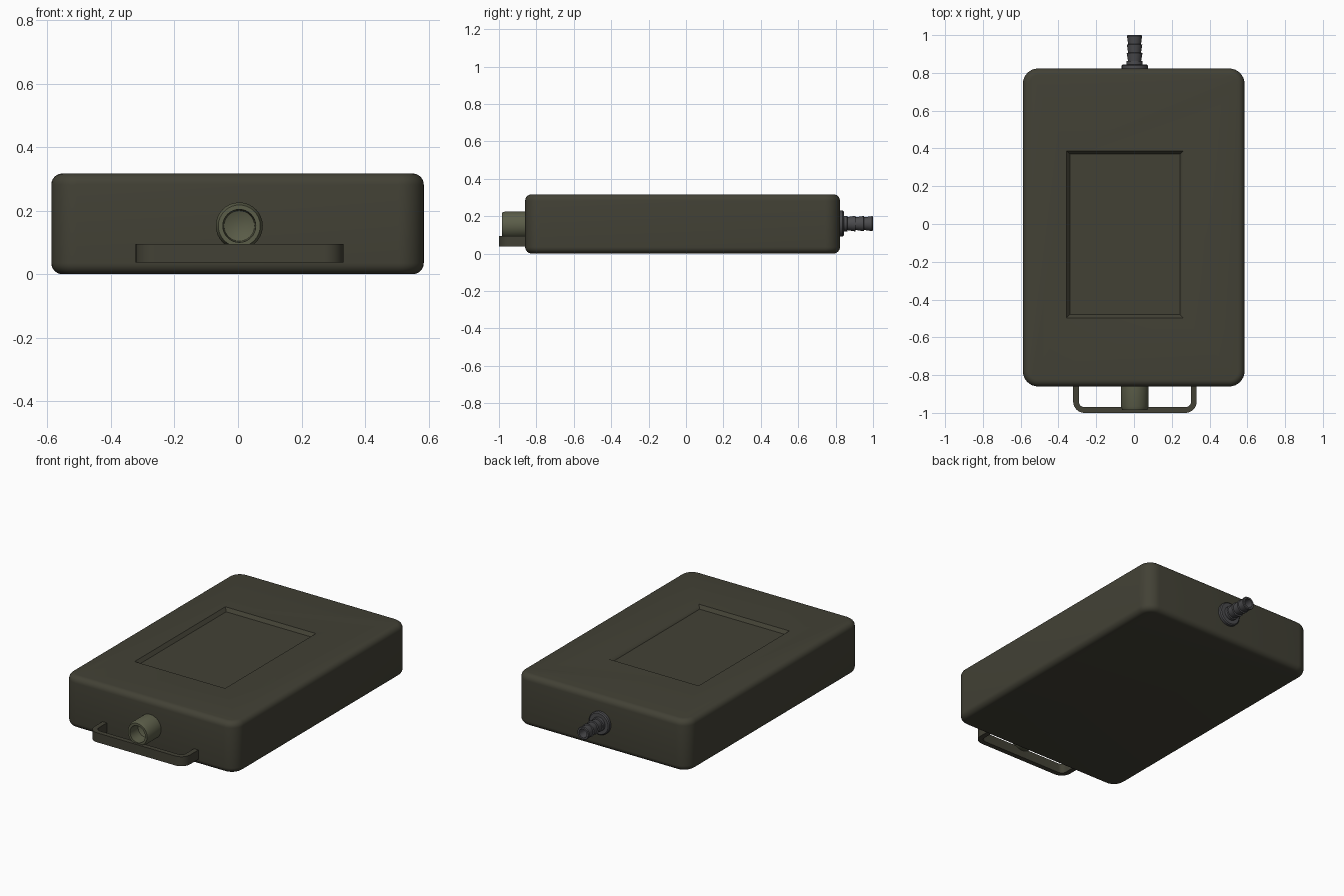
import bpy, bmesh, math
from mathutils import Matrix, Vector

cube = bpy.data.objects.get("Cube")
if cube:
    bpy.data.objects.remove(cube, do_unlink=True)


def material(name, rgb):
    m = bpy.data.materials.new(name)
    m.use_nodes = True
    m.diffuse_color = (*rgb, 1)
    m.node_tree.nodes["Principled BSDF"].inputs["Base Color"].default_value = (*rgb, 1)
    return m


OLIVE = material("dark olive", (0.055, 0.053, 0.036))
GREEN = material("olive green", (0.105, 0.11, 0.066))
GREY = material("dark grey", (0.07, 0.07, 0.075))


def finish(name, bm, mat, angle=35):
    bmesh.ops.recalc_face_normals(bm, faces=bm.faces)
    mesh = bpy.data.meshes.new(name)
    bm.to_mesh(mesh)
    bm.free()
    ob = bpy.data.objects.new(name, mesh)
    bpy.context.collection.objects.link(ob)
    mesh.materials.append(mat)
    bpy.ops.object.select_all(action='DESELECT')
    ob.select_set(True)
    bpy.context.view_layer.objects.active = ob
    bpy.ops.object.shade_smooth_by_angle(angle=math.radians(angle))
    return ob


def box(bm, lo, hi):
    lo, hi = Vector(lo), Vector(hi)
    m = Matrix.Translation((lo + hi) / 2) @ Matrix.Diagonal((*(hi - lo), 1))
    return bmesh.ops.create_cube(bm, size=1, matrix=m)["verts"]


def lathe(name, profile, x, z, mat, segments=32):
    """Spin (radius, y) points around an axis running front to back."""
    bm = bmesh.new()
    verts = [bm.verts.new((x + r, y, z)) for r, y in profile]
    edges = [bm.edges.new(pair) for pair in zip(verts, verts[1:])]
    bmesh.ops.spin(bm, geom=verts + edges, cent=(x, 0, z), axis=(0, 1, 0),
                   angle=math.tau, steps=segments)
    bmesh.ops.remove_doubles(bm, verts=bm.verts, dist=0.0001)
    return finish(name, bm, mat)


# Case: rounded upright corners, then softer top and bottom rims
bm = bmesh.new()
box(bm, (-0.588, -0.86, 0), (0.585, 0.823, 0.317))
upright = [e for e in bm.edges if abs(e.verts[0].co.z - e.verts[1].co.z) > 0.1]
bmesh.ops.bevel(bm, geom=upright, offset=0.08, segments=8, profile=0.5, affect='EDGES')
rims = [e for e in bm.edges if abs(e.verts[0].co.z - e.verts[1].co.z) < 0.001]
bmesh.ops.bevel(bm, geom=rims, offset=0.035, segments=6, profile=0.5, affect='EDGES')
case = finish("case", bm, OLIVE)

# Sunken panel with sloping sides, cut into the lid
bm = bmesh.new()
verts = box(bm, (-0.357, -0.497, 0.297), (0.26, 0.387, 0.337))
for v in verts:
    if v.co.z < 0.3:
        v.co.x += 0.017 if v.co.x < 0 else -0.017
        v.co.y += 0.017 if v.co.y < 0 else -0.017
    else:
        v.co.x += -0.017 if v.co.x < 0 else 0.017
        v.co.y += -0.017 if v.co.y < 0 else 0.017
cutter = finish("panel_cutter", bm, OLIVE)
cutter.hide_render = True
cutter.hide_viewport = True
cut = case.modifiers.new("panel", 'BOOLEAN')
cut.operation = 'DIFFERENCE'
cut.solver = 'EXACT'
cut.object = cutter

# Front handle: flat strip bent into a U
bm = bmesh.new()
left, right, front, back, radius, thick = -0.322, 0.332, -1.0, -0.85, 0.06, 0.03


def strip_path(inset):
    points = [(left + inset, back)]
    r = radius - inset
    for cx, start in ((left + radius, math.pi), (right - radius, 1.5 * math.pi)):
        for i in range(9):
            a = start + i / 8 * math.pi / 2
            points.append((cx + r * math.cos(a), front + radius + r * math.sin(a)))
    return points + [(right - inset, back)]


outline = strip_path(0) + strip_path(thick)[::-1]
face = bm.faces.new([bm.verts.new((x, y, 0.037)) for x, y in outline])
top = bmesh.ops.extrude_face_region(bm, geom=[face])["geom"]
bmesh.ops.translate(bm, vec=(0, 0, 0.058),
                    verts=[g for g in top if isinstance(g, bmesh.types.BMVert)])
finish("handle", bm, OLIVE)

# Front socket: hollow chamfered barrel with a stepped bore
lathe("front_socket", [(0.074, -0.85), (0.074, -0.965), (0.066, -0.985), (0.052, -0.985),
                       (0.048, -0.91), (0.022, -0.9), (0.0, -0.9)], 0.004, 0.152, GREEN)

# Rear hose fitting: collar and barbed hollow stem
lathe("rear_collar", [(0.0, 0.81), (0.07, 0.81), (0.07, 0.838), (0.064, 0.844),
                      (0.0, 0.844)], 0.005, 0.16, GREY)
lathe("rear_stem", [(0.042, 0.84), (0.042, 0.862), (0.035, 0.864), (0.042, 0.905),
                    (0.034, 0.907), (0.041, 0.95), (0.034, 0.952), (0.04, 0.995),
                    (0.037, 1.0), (0.026, 1.0), (0.026, 0.94), (0.0, 0.94)],
      0.003, 0.16, GREY)
